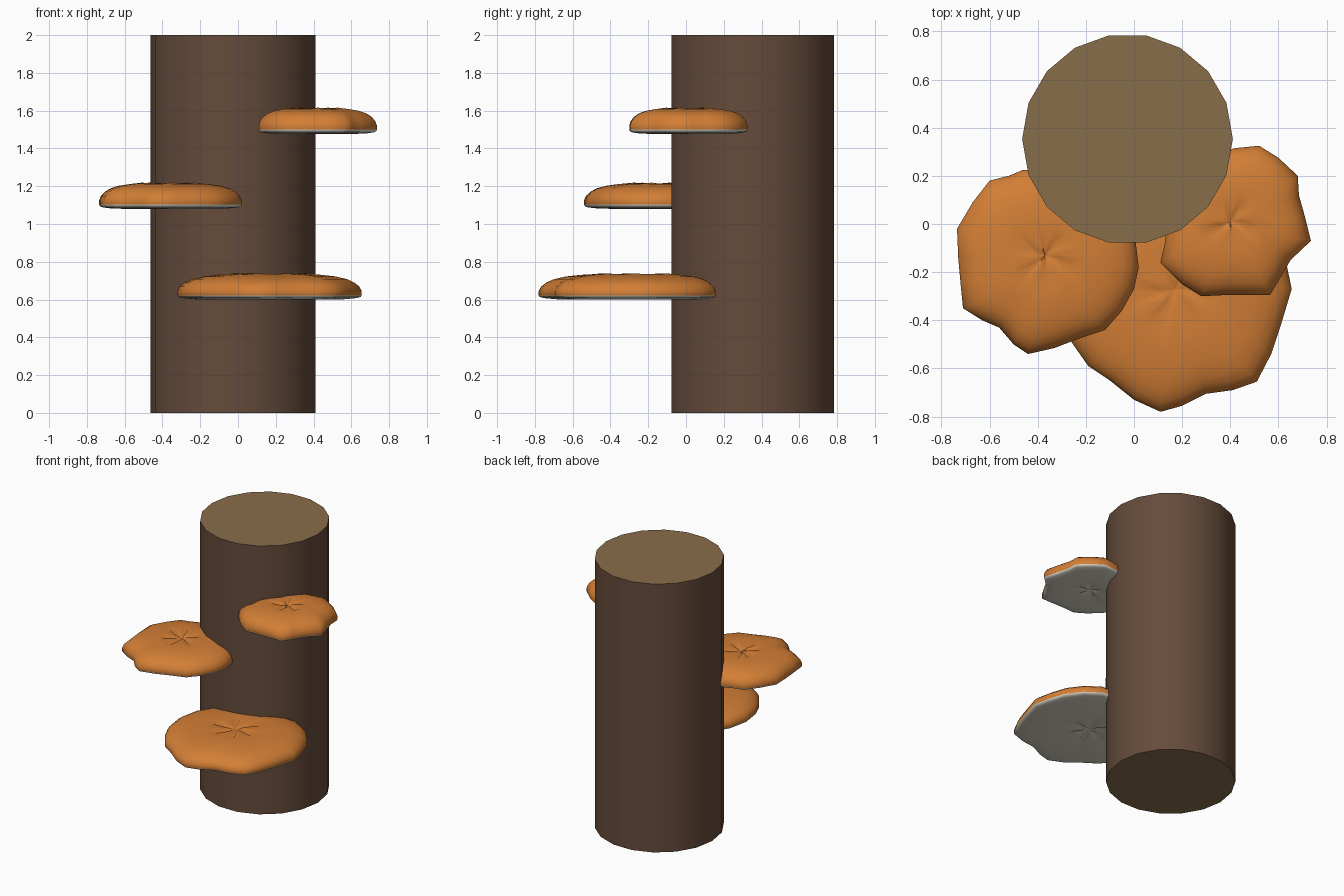
import bpy, bmesh, math

if "Cube" in bpy.data.objects:
    bpy.data.objects.remove(bpy.data.objects["Cube"])


def material(name, rgb):
    m = bpy.data.materials.new(name)
    m.diffuse_color = (*rgb, 1)
    m.use_nodes = True
    m.node_tree.nodes["Principled BSDF"].inputs["Base Color"].default_value = m.diffuse_color
    return m


bark = material("bark", (0.13, 0.07, 0.043))
wood = material("cut_wood", (0.25, 0.155, 0.07))
orange = material("orange_cap", (0.65, 0.21, 0.036))
cream = material("cream_pores", (0.70, 0.67, 0.57))


def smooth(ob, angle):
    bpy.ops.object.select_all(action='DESELECT')
    ob.select_set(True)
    bpy.context.view_layer.objects.active = ob
    bpy.ops.object.shade_smooth_by_angle(angle=math.radians(angle))


# Trunk: 18-sided log with paler sawn ends
bpy.ops.mesh.primitive_cylinder_add(vertices=18, radius=0.4375, depth=2,
                                    location=(-0.027, 0.353, 1),
                                    rotation=(0, 0, math.radians(10)))
trunk = bpy.context.object
trunk.name = "trunk"
# put a corner exactly on the x axis
v = trunk.data.vertices[0].co
trunk.rotation_euler.z = -math.atan2(v.y, v.x)
trunk.data.materials.append(bark)
trunk.data.materials.append(wood)
for p in trunk.data.polygons:
    p.material_index = 1 if abs(p.normal.z) > 0.9 else 0
smooth(trunk, 30)

# Shelf section from underside to top: (scale of outline, height, crease depth)
SECTION = [(0.12, 0.004, 0.012), (0.35, 0.0, 0.0), (0.8, 0.001, 0), (0.95, 0.008, 0),
           (0.99, 0.014, 0), (1.0, 0.022, 0), (1.0, 0.045, 0), (0.975, 0.068, 0),
           (0.92, 0.09, 0), (0.84, 0.108, 0), (0.72, 0.122, 0), (0.56, 0.131, 0),
           (0.38, 0.135, 0.004), (0.14, 0.132, -0.02)]
LIP = 5  # cream below this ring, orange above


def shelf(name, z, centre, outline):
    cx, cy = centre
    n = len(outline)
    bm = bmesh.new()
    rings = []
    for s, h, crease in SECTION:
        rings.append([bm.verts.new((cx + (x - cx) * s, cy + (y - cy) * s,
                                    z + h + (crease if i % 4 == 0 else 0)))
                      for i, (x, y) in enumerate(outline)])
    for k in range(len(rings) - 1):
        a, b = rings[k], rings[k + 1]
        for i in range(n):
            j = (i + 1) % n
            f = bm.faces.new((a[i], a[j], b[j], b[i]))
            f.material_index = 1 if k < LIP else 0
    # close the middle above and below
    for ring, h, mi in ((rings[0], 0.008, 1), (rings[-1], 0.124, 0)):
        mid = bm.verts.new((cx, cy, z + h))
        for i in range(n):
            f = bm.faces.new((ring[i], ring[(i + 1) % n], mid))
            f.material_index = mi
    bmesh.ops.recalc_face_normals(bm, faces=bm.faces)
    me = bpy.data.meshes.new(name)
    bm.to_mesh(me)
    bm.free()
    ob = bpy.data.objects.new(name, me)
    bpy.context.collection.objects.link(ob)
    me.materials.append(orange)
    me.materials.append(cream)
    smooth(ob, 60)


# Bracket fungi, outlines run anticlockwise seen from above
shelf("lower_bracket", 0.60, (0.17, -0.27), [
    (-0.30, -0.40), (-0.26, -0.49), (-0.19, -0.59), (-0.10, -0.65), (0.0, -0.73),
    (0.11, -0.78), (0.20, -0.755), (0.30, -0.705), (0.41, -0.69), (0.51, -0.655),
    (0.57, -0.54), (0.61, -0.42), (0.655, -0.27), (0.63, -0.15), (0.59, -0.03),
    (0.51, 0.08), (0.40, 0.155), (0.27, 0.16), (0.14, 0.15), (0.0, 0.14),
    (-0.11, 0.10), (-0.21, 0.02), (-0.29, -0.11), (-0.32, -0.26)])

shelf("middle_bracket", 1.08, (-0.37, -0.13), [
    (-0.735, -0.02), (-0.73, -0.14), (-0.72, -0.25), (-0.71, -0.35), (-0.63, -0.40),
    (-0.56, -0.43), (-0.50, -0.50), (-0.44, -0.54), (-0.33, -0.515), (-0.24, -0.48),
    (-0.12, -0.44), (-0.05, -0.36), (0.0, -0.27), (0.02, -0.18), (0.005, -0.06),
    (-0.05, 0.04), (-0.12, 0.12), (-0.22, 0.19), (-0.33, 0.225), (-0.46, 0.225),
    (-0.52, 0.20), (-0.60, 0.18), (-0.67, 0.09)])

shelf("upper_bracket", 1.477, (0.40, 0.01), [
    (0.11, -0.16), (0.20, -0.25), (0.28, -0.30), (0.38, -0.295), (0.46, -0.295),
    (0.565, -0.295), (0.61, -0.22), (0.65, -0.15), (0.735, -0.07), (0.71, 0.03),
    (0.685, 0.12), (0.68, 0.20), (0.60, 0.275), (0.52, 0.325), (0.42, 0.315),
    (0.30, 0.29), (0.21, 0.22), (0.16, 0.13), (0.13, 0.03), (0.13, -0.07)])
